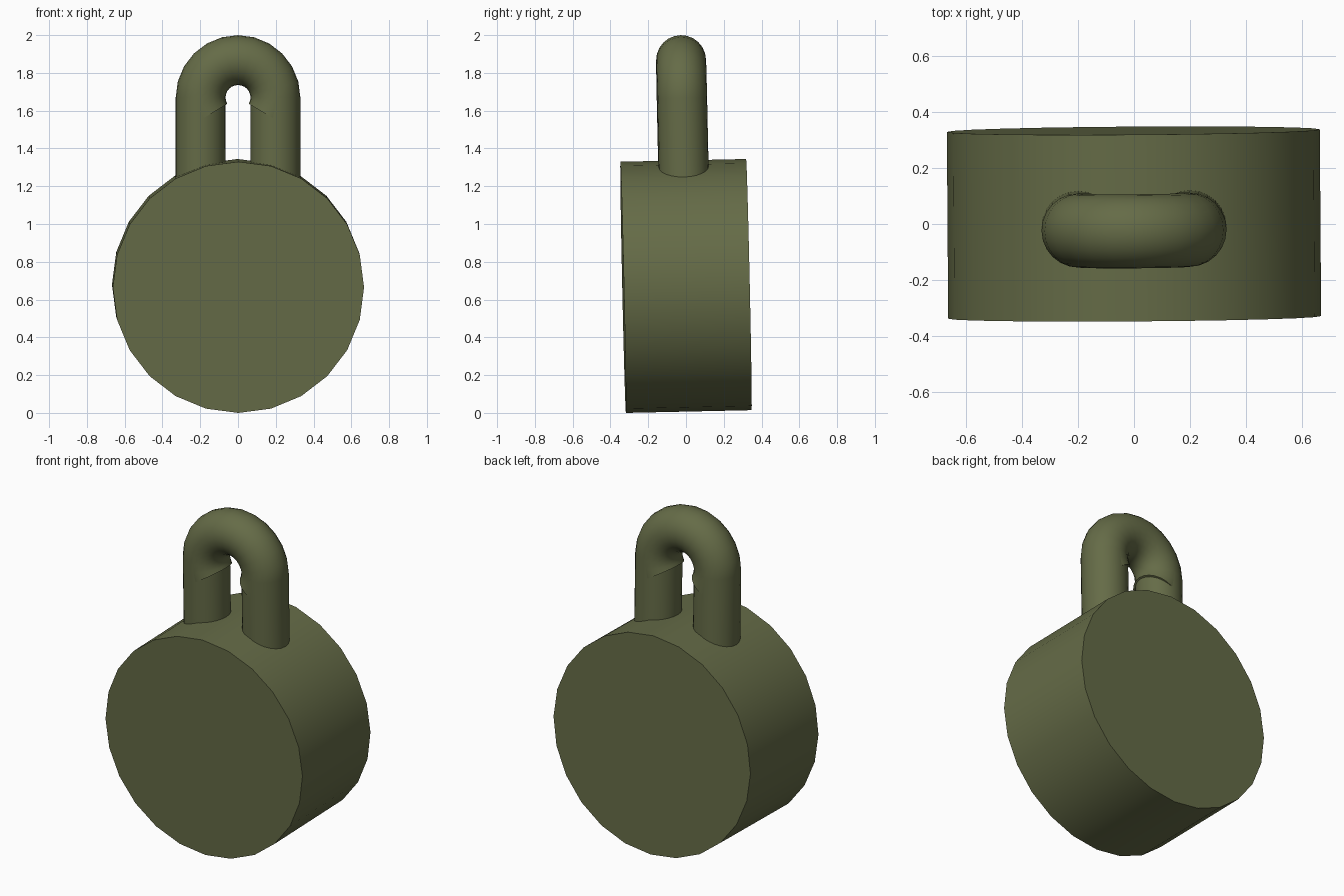
import bpy, bmesh
from math import radians, sin, cos, pi
from mathutils import Matrix

if "Cube" in bpy.data.objects:
    bpy.data.objects.remove(bpy.data.objects["Cube"])

# Whole lock leans slightly forward and is turned a touch about z
POSE = (Matrix.Translation((0, 0, 0.672))
        @ Matrix.Rotation(radians(0.4), 4, 'Z')
        @ Matrix.Rotation(radians(1.25), 4, 'X'))
LEG_X, TUBE_R, BEND_Z = 0.198, 0.132, 0.998
SIDES = 24

olive = bpy.data.materials.new("olive")
olive.diffuse_color = (0.13, 0.148, 0.063, 1)
olive.use_nodes = True
olive.node_tree.nodes["Principled BSDF"].inputs["Base Color"].default_value = olive.diffuse_color


def finish(name, bm):
    bmesh.ops.recalc_face_normals(bm, faces=bm.faces[:])
    bm.transform(POSE)
    mesh = bpy.data.meshes.new(name)
    bm.to_mesh(mesh)
    bm.free()
    mesh.materials.append(olive)
    obj = bpy.data.objects.new(name, mesh)
    bpy.context.collection.objects.link(obj)
    bpy.ops.object.select_all(action='DESELECT')
    obj.select_set(True)
    bpy.context.view_layer.objects.active = obj
    bpy.ops.object.shade_smooth_by_angle(angle=radians(30))


def cylinder(name, radius, depth, matrix):
    bm = bmesh.new()
    bmesh.ops.create_cone(bm, cap_ends=True, segments=SIDES, radius1=radius,
                          radius2=radius, depth=depth, matrix=matrix)
    finish(name, bm)


# Round lock body, axis front to back
cylinder("lock_body", 0.665, 0.666, Matrix.Rotation(pi / 2, 4, 'X'))

# Straight shackle legs, sunk into the body
leg_bottom = 0.4
for side, x in (("left", -LEG_X), ("right", LEG_X)):
    cylinder(f"shackle_leg_{side}", TUBE_R, BEND_Z - leg_bottom,
             Matrix.Translation((x, 0, (BEND_Z + leg_bottom) / 2)))

# Shackle bend: torus arc running 30 degrees past the half circle at each end
bm = bmesh.new()
rings = []
for i in range(17):
    a = radians(-30 + 15 * i)
    ring = []
    for j in range(SIDES):
        b = 2 * pi * j / SIDES
        r = LEG_X + TUBE_R * cos(b)
        ring.append(bm.verts.new((r * cos(a), TUBE_R * sin(b), BEND_Z + r * sin(a))))
    rings.append(ring)
for r0, r1 in zip(rings, rings[1:]):
    for j in range(SIDES):
        k = (j + 1) % SIDES
        bm.faces.new((r0[j], r0[k], r1[k], r1[j]))
bm.faces.new(rings[0])
bm.faces.new(rings[-1])
finish("shackle_bend", bm)
